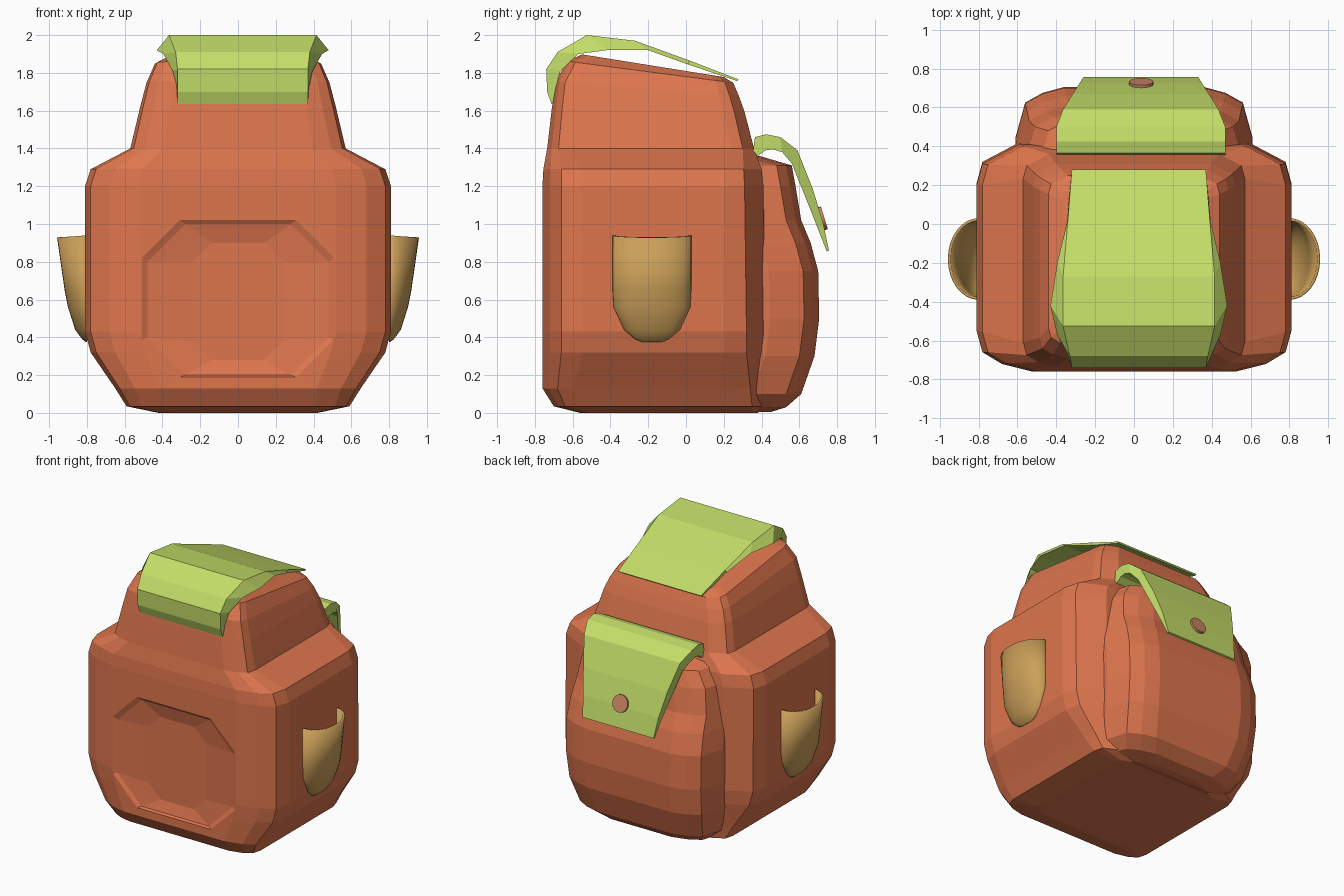
import bpy, bmesh, math
from mathutils import Vector

if "Cube" in bpy.data.objects:
    bpy.data.objects.remove(bpy.data.objects["Cube"])


def material(name, rgb):
    m = bpy.data.materials.new(name)
    m.diffuse_color = (*rgb, 1)
    m.use_nodes = True
    m.node_tree.nodes["Principled BSDF"].inputs["Base Color"].default_value = m.diffuse_color
    return m


ORANGE = material("orange_cloth", (0.73, 0.18, 0.075))
GREEN = material("green_cloth", (0.55, 0.73, 0.14))
TAN = material("tan_cloth", (0.60, 0.35, 0.10))
BROWN = material("button_brown", (0.60, 0.24, 0.13))


def loft(name, rings, mat, closed=True, caps=True):
    """Skin a list of point rings into a mesh object."""
    bm = bmesh.new()
    vs = [[bm.verts.new(p) for p in ring] for ring in rings]
    n = len(vs[0])
    for a, b in zip(vs, vs[1:]):
        for i in range(n if closed else n - 1):
            j = (i + 1) % n
            bm.faces.new((a[i], a[j], b[j], b[i]))
    if caps:
        bm.faces.new(vs[0][::-1])
        bm.faces.new(vs[-1])
        bmesh.ops.recalc_face_normals(bm, faces=bm.faces)
    me = bpy.data.meshes.new(name)
    bm.to_mesh(me)
    bm.free()
    ob = bpy.data.objects.new(name, me)
    bpy.context.collection.objects.link(ob)
    if mat:
        me.materials.append(mat)
    return ob


def both_sides(half):
    return half + [(-x, y, z) for x, y, z in reversed(half)]


# main body: rounded-rectangle sections (z, half width, front y, back y, corner size, tilt)
body_levels = [
    (0.00, 0.42, -0.56, 0.38, 0.35, 0), (0.035, 0.59, -0.70, 0.41, 0.6, 0),
    (0.13, 0.65, -0.76, 0.42, 0.8, 0), (0.32, 0.78, -0.76, 0.42, 1, 0),
    (0.43, 0.81, -0.76, 0.42, 1, 0), (1.20, 0.81, -0.76, 0.41, 1, 0),
    (1.29, 0.78, -0.755, 0.40, 0.95, 0), (1.40, 0.57, -0.735, 0.36, 0.6, 0),
    (1.60, 0.52, -0.71, 0.31, 0.55, -0.02), (1.70, 0.485, -0.69, 0.28, 0.5, -0.08),
    (1.78, 0.44, -0.63, 0.25, 0.45, -0.13), (1.81, 0.37, -0.55, 0.20, 0.35, -0.16),
]


def body_ring(z, w, f, b, k, t):
    pts = [(w - 0.29 * k, f), (w - 0.13 * k, f + 0.04 * k), (w - 0.03 * k, f + 0.10 * k),
           (w, f + 0.21 * k), (w, b - 0.21 * k), (w - 0.03 * k, b - 0.10 * k), (w - 0.22 * k, b)]
    return both_sides([(x, y, z + t * y) for x, y in pts])


body = loft("bag_body", [body_ring(*lv) for lv in body_levels], ORANGE)


# shallow dish pressed into the front panel
def dish_ring(y, w, lo, hi, c):
    return both_sides([(w - c, y, lo), (w, y, lo + c), (w, y, hi - c), (w - c, y, hi)])


cutter = loft("dish_cutter", [dish_ring(-0.80, 0.58, 0.16, 1.08, 0.2),
                              dish_ring(-0.745, 0.48, 0.20, 1.00, 0.2),
                              dish_ring(-0.72, 0.24, 0.28, 0.90, 0.1)], ORANGE)
mod = body.modifiers.new("dish", 'BOOLEAN')
mod.operation, mod.solver, mod.object = 'DIFFERENCE', 'EXACT', cutter
bpy.context.view_layer.objects.active = body
bpy.ops.object.modifier_apply(modifier="dish")
bpy.data.objects.remove(cutter)

# large rear pocket (z, half width, back y)
pocket_levels = [(0.005, 0.40, 0.45), (0.03, 0.50, 0.53), (0.10, 0.56, 0.61), (0.30, 0.60, 0.68),
                 (0.50, 0.61, 0.705), (0.75, 0.61, 0.70), (0.90, 0.60, 0.66), (1.02, 0.59, 0.61),
                 (1.20, 0.56, 0.58), (1.31, 0.49, 0.56), (1.36, 0.40, 0.39)]
rings = []
for z, w, b in pocket_levels:
    rings.append(both_sides([(w, 0.20, z), (w, max(b - 0.26, 0.30), z), (w - 0.05, b - 0.08, z),
                             (w - 0.14, b - 0.03, z), (w - 0.25, b, z)]))
loft("rear_pocket", rings, ORANGE)


# flaps: four-point sections (outer y, z, half width, under y, z, half width)
def flap(name, cx, rows):
    rings = [[(cx - w, y, z), (cx + w, y, z), (cx + w2, y2, z2), (cx - w2, y2, z2)]
             for y, z, w, y2, z2, w2 in rows]
    return loft(name, rings, GREEN)


flap("top_flap", 0.025, [
    (-0.712, 1.635, 0.345, -0.705, 1.64, 0.345), (-0.735, 1.70, 0.345, -0.69, 1.72, 0.35),
    (-0.74, 1.82, 0.345, -0.665, 1.81, 0.37), (-0.68, 1.91, 0.355, -0.57, 1.90, 0.42),
    (-0.525, 2.00, 0.39, -0.42, 1.92, 0.455), (-0.27, 1.97, 0.39, -0.20, 1.92, 0.42),
    (0.02, 1.865, 0.365, 0.01, 1.845, 0.37), (0.28, 1.765, 0.345, 0.27, 1.757, 0.345)])
flap("rear_flap", 0.035, [
    (0.35, 1.35, 0.435, 0.38, 1.36, 0.435), (0.365, 1.46, 0.435, 0.42, 1.39, 0.435),
    (0.425, 1.475, 0.435, 0.46, 1.395, 0.435), (0.50, 1.46, 0.435, 0.51, 1.38, 0.43),
    (0.59, 1.39, 0.40, 0.56, 1.32, 0.40), (0.67, 1.19, 0.35, 0.645, 1.11, 0.35),
    (0.725, 1.01, 0.315, 0.70, 0.97, 0.315), (0.757, 0.86, 0.295, 0.745, 0.855, 0.295)])

# round button on the rear flap
normal = Vector((0, 0.95, 0.29))
bpy.ops.mesh.primitive_cylinder_add(vertices=20, radius=0.063, depth=0.02,
                                    location=(0.037, 0.723, 1.03),
                                    rotation=normal.to_track_quat('Z', 'Y').to_euler())
button = bpy.context.object
button.name = "flap_button"
button.data.materials.append(BROWN)

# open side pouches: half-ellipse cups (z, bulge, half depth), mirrored
cup_levels = [(0.375, 0.005, 0.05), (0.39, 0.025, 0.09), (0.44, 0.062, 0.15), (0.56, 0.10, 0.205),
              (0.65, 0.118, 0.21), (0.94, 0.158, 0.21)]
N = 16
rings = []
for z, ax, by in cup_levels:
    arc = [math.pi * (i / N - 0.5) for i in range(N + 1)]
    rings.append([(0.80 + ax * math.cos(a), -0.18 + by * math.sin(a),
                   z - (0.012 * math.cos(a) if z > 0.9 else 0)) for a in arc])
cup = loft("side_pouches", rings, TAN, closed=False, caps=False)
bm = bmesh.new()
bm.from_mesh(cup.data)
bm.faces.new([v for v in bm.verts if v.index <= N][::-1])
bm.to_mesh(cup.data)
bm.free()
solid = cup.modifiers.new("thickness", 'SOLIDIFY')
solid.thickness, solid.offset = 0.015, -1
cup.modifiers.new("mirror", 'MIRROR')
bpy.ops.object.select_all(action='DESELECT')
cup.select_set(True)
bpy.context.view_layer.objects.active = cup
bpy.ops.object.shade_smooth_by_angle(angle=math.radians(35))
